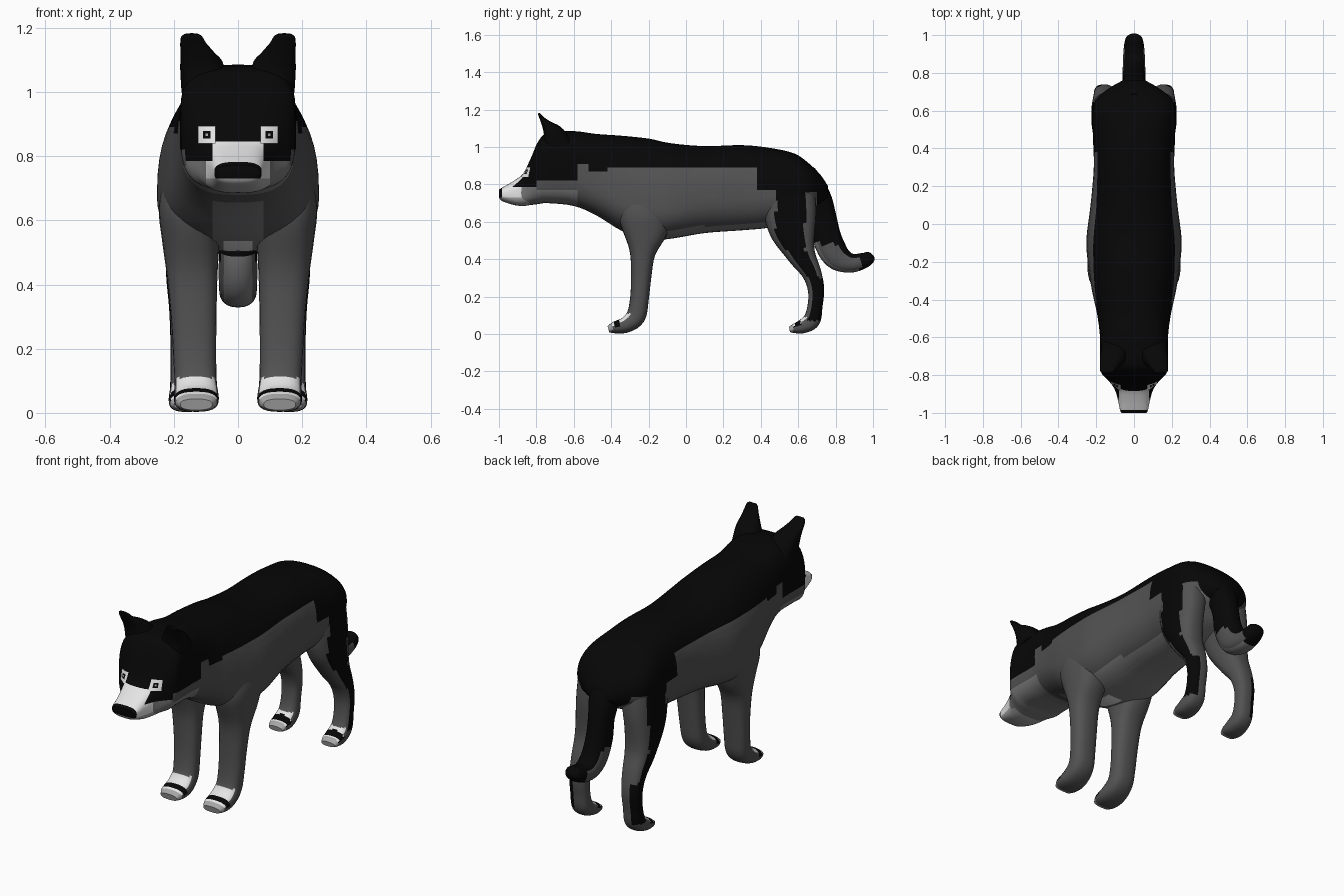
import bpy, bmesh, math
from mathutils import Vector
from mathutils.bvhtree import BVHTree

cube = bpy.data.objects.get("Cube")
if cube:
    bpy.data.objects.remove(cube)

# Flat colours, lightest last
BLACK, GREY, LIGHT, PALE, WHITE = range(5)
materials = []
for label, value in [("black fur", .002), ("grey fur", .085), ("light grey fur", .19),
                     ("pale fur", .38), ("white fur", .78)]:
    m = bpy.data.materials.new(label)
    m.use_nodes = True
    m.diffuse_color = (value, value, value, 1)
    m.node_tree.nodes["Principled BSDF"].inputs["Base Color"].default_value = m.diffuse_color
    materials.append(m)


def finish(name, bm):
    mesh = bpy.data.meshes.new(name)
    bm.to_mesh(mesh)
    bm.free()
    for m in materials:
        mesh.materials.append(m)
    ob = bpy.data.objects.new(name, mesh)
    bpy.context.collection.objects.link(ob)
    bpy.ops.object.select_all(action='DESELECT')
    ob.select_set(True)
    bpy.context.view_layer.objects.active = ob
    bpy.ops.object.shade_smooth_by_angle(angle=math.radians(40))
    return ob


def smooth_path(stations, steps):
    """Spline through the stations, all values at once."""
    last = len(stations) - 1
    out = []
    for i in range(last):
        quad = [stations[min(max(i + k, 0), last)] for k in (-1, 0, 1, 2)]
        for j in range(steps):
            t = j / steps
            out.append([b + .5 * t * (c - a + t * (2*a - 5*b + 4*c - d + t * (3*(b - c) + d - a)))
                        for a, b, c, d in zip(*quad)])
    return out + [list(stations[-1])]


def loft(name, stations, rule, side=1, steps=4, segs=24, upright=False, cuts=()):
    """Station: x, y, z, half width, radius up, radius down, squareness."""
    path = smooth_path(stations, steps)
    bm = bmesh.new()
    rings, around = [], []
    for i, (x, y, z, hx, up, down, n) in enumerate(path):
        a, b = path[max(i - 1, 0)], path[min(i + 1, len(path) - 1)]
        tangent = Vector((0, 1, 0)) if upright else Vector((0, b[1] - a[1], b[2] - a[2])).normalized()
        across = Vector((0, -tangent.z, tangent.y))
        ring = []
        for k in range(segs):
            c, s = math.cos(2 * math.pi * k / segs), math.sin(2 * math.pi * k / segs)
            px = math.copysign(abs(c) ** (2 / n), c) * hx
            pv = math.copysign(abs(s) ** (2 / n), s) * (up if s > 0 else down)
            ring.append(bm.verts.new(Vector((side * (x + px), y, z)) + across * pv))
        rings.append(ring)
    for i in range(len(rings) - 1):
        for k in range(segs):
            q = (k + 1) % segs
            bm.faces.new((rings[i][k], rings[i][q], rings[i + 1][q], rings[i + 1][k]))
            around.append(math.sin(2 * math.pi * (k + .5) / segs))
    for ring in (rings[0], rings[-1]):
        bm.faces.new(ring)
    bmesh.ops.recalc_face_normals(bm, faces=bm.faces)
    # Straight cuts where the colour changes
    for axis, value in cuts:
        no = Vector((axis == 'x', axis == 'y', axis == 'z'))
        bmesh.ops.bisect_plane(bm, geom=bm.verts[:] + bm.edges[:] + bm.faces[:], dist=.0005,
                               plane_co=no * value, plane_no=no)
    around += [0] * (len(bm.faces) - len(around))
    for f, s in zip(bm.faces, around):
        n = f.normal.copy()
        n.x *= side
        f.material_index = rule(f.calc_center_median(), n, s)
    return finish(name, bm)


# Head, neck and trunk: y, top, bottom, half width, widest height, squareness
trunk = [
    (-1.0, .772, .732, .066, .755, 2.5), (-.985, .782, .712, .074, .75, 2.8),
    (-.92, .82, .69, .088, .75, 3), (-.87, .86, .685, .105, .76, 3),
    (-.83, .94, .69, .135, .79, 2.8), (-.79, 1.03, .695, .172, .85, 3.2),
    (-.74, 1.075, .7, .18, .9, 3.5), (-.6, 1.085, .685, .18, .88, 3),
    (-.48, 1.07, .635, .195, .8, 2.6), (-.34, 1.06, .55, .225, .72, 2.5),
    (-.2, 1.045, .505, .245, .68, 2.4), (-.08, 1.02, .51, .252, .68, 2.4),
    (.1, 1.005, .54, .23, .72, 2.4), (.3, 1.01, .555, .213, .75, 2.5),
    (.45, .995, .57, .217, .76, 2.5), (.58, .965, .61, .22, .78, 2.5),
    (.66, .91, .66, .2, .78, 2.4), (.72, .85, .69, .13, .77, 2.2),
    (.76, .79, .71, .06, .75, 2)]


def body_colour(c, n, s):
    x, y, z = abs(c.x), c.y, c.z
    if y < -.985 and z > .73:
        return BLACK                                   # nose
    if y < -.8:                                        # face
        if z > (.845 if x < .08 else .785):
            return BLACK
        if x > .1 or y > -.84:
            return LIGHT
        return WHITE if z > .73 else PALE
    if y < -.58:                                       # cheek and throat
        return BLACK if z > .82 else LIGHT if z < .77 else GREY
    if y < -.52:
        return BLACK if z > .91 else GREY
    if y < .38:                                        # flank, chest, belly
        if z > .89 - (.02 if y < -.42 else 0):
            return BLACK
        if y < -.15 and x < .08 and z < .7:
            return WHITE if y > -.3 and x < .04 else LIGHT
        return LIGHT if n.z < -.82 and y > -.15 else GREY
    if y < .48:
        return BLACK if z > .77 else LIGHT if n.z < -.82 else GREY
    if n.z < -.6 and y < .7:
        return LIGHT
    return GREY if .635 < y < .7 and z < .76 else BLACK


colour_edges = [('z', v) for v in (.73, .77, .785, .82, .845, .87, .89, .91)]
colour_edges += [('y', v) for v in (-.985, -.84, -.8, -.58, -.52, -.42, -.15, .38, .48, .635, .7)]
colour_edges += [('x', v) for v in (-.1, -.08, .08, .1)]
body = loft("body", [(0, y, mid, w, top - mid, mid - bot, n) for y, top, bot, w, mid, n in trunk],
            body_colour, segs=48, upright=True, cuts=colour_edges)


# Legs: x, y, z, half width, thickness
def limb(points):
    return [(x, y, z, hx, r, r, 2.5) for x, y, z, hx, r in points]


front_leg = limb([
    (.145, -.2, .74, .085, .13), (.15, -.215, .64, .097, .145), (.147, -.22, .54, .09, .118),
    (.143, -.232, .43, .079, .068), (.138, -.24, .3, .071, .054), (.135, -.25, .18, .067, .05),
    (.132, -.268, .095, .066, .052), (.13, -.32, .05, .07, .043), (.13, -.38, .035, .067, .032),
    (.13, -.415, .026, .05, .018)])
hind_leg = limb([
    (.13, .555, .8, .085, .13), (.138, .555, .68, .085, .14), (.147, .57, .56, .079, .125),
    (.152, .615, .43, .072, .078), (.155, .67, .33, .06, .053), (.158, .695, .24, .053, .044),
    (.16, .69, .15, .05, .04), (.16, .672, .075, .052, .046), (.16, .625, .042, .056, .038),
    (.16, .58, .03, .052, .026), (.16, .553, .024, .04, .014)])


def paw_colour(c, n, toe):
    """Pale toes, then a black band, then a white instep on the upper side."""
    d = c.y - toe
    if d < .02:
        return PALE
    if n.z * .6 - n.y * .8 > .52:
        return WHITE if d < .03 or d > .06 else BLACK
    return BLACK if d < .065 and n.z > .1 else GREY


def front_leg_colour(c, n, s):
    return paw_colour(c, n, -.415) if c.z < .11 and c.y < -.29 else GREY


def hind_leg_colour(c, n, s):
    if c.z < .09 and c.y < .65:
        return paw_colour(c, n, .553)
    if n.x < .1:
        return GREY
    if c.z > .45:
        return GREY if c.y > .635 and c.z < .76 or c.y < .48 or s < -.75 else BLACK
    if c.z > .3:
        return BLACK if -.5 < s < .4 else GREY
    return BLACK if s > -.3 and c.z > .07 else GREY


for side, word in ((1, "left"), (-1, "right")):
    loft("front_leg_" + word, front_leg, front_leg_colour, side)
    loft("hind_leg_" + word, hind_leg, hind_leg_colour, side, steps=6, segs=32)
    # Ear, thin and tilted forward at the tip
    loft("ear_" + word, [
        (.11, -.68, 1.0, .066, .08, .08, 2.6), (.11, -.705, 1.07, .07, .065, .055, 2.6),
        (.125, -.74, 1.115, .054, .032, .028, 2.6), (.139, -.768, 1.15, .041, .014, .013, 2.6),
        (.144, -.782, 1.172, .033, .008, .008, 2.6), (.144, -.787, 1.181, .02, .004, .004, 2.6)],
        lambda c, n, s: BLACK, side, segs=16)


# Tail, hanging and curling back at the tip
def tail_colour(c, n, s):
    if c.y > .935 or c.z > .48 or s > .6:
        return BLACK
    return LIGHT if s < -.7 else GREY


loft("tail", [(0, y, z, hx, r, r, 2.3) for y, z, hx, r in (
    (.62, .83, .1, .09), (.7, .73, .08, .075), (.735, .62, .062, .07), (.755, .51, .06, .077),
    (.805, .417, .06, .073), (.88, .38, .058, .052), (.95, .393, .052, .042),
    (.985, .413, .042, .032), (.998, .423, .02, .015))], tail_colour)

# Eyes: small square patches laid on the face, white rim, black ring, pale dot
surface = BVHTree.FromPolygons([v.co for v in body.data.vertices],
                               [p.vertices[:] for p in body.data.polygons])
for side, word in ((1, "left"), (-1, "right")):
    bm = bmesh.new()
    bmesh.ops.create_grid(bm, x_segments=7, y_segments=7, size=.027)
    for f in bm.faces:
        c = f.calc_center_median()
        reach = max(abs(c.x), abs(c.y))
        f.material_index = WHITE if reach > .012 else BLACK if reach > .004 else PALE
    for v in bm.verts:
        start = Vector((side * .097 + v.co.x, -2, .865 + v.co.y))
        hit = surface.ray_cast(start, Vector((0, 1, 0)))
        v.co = (hit[0] or Vector((start.x, -.83, start.z))) + Vector((0, -.005, .002))
    finish("eye_" + word, bm)
